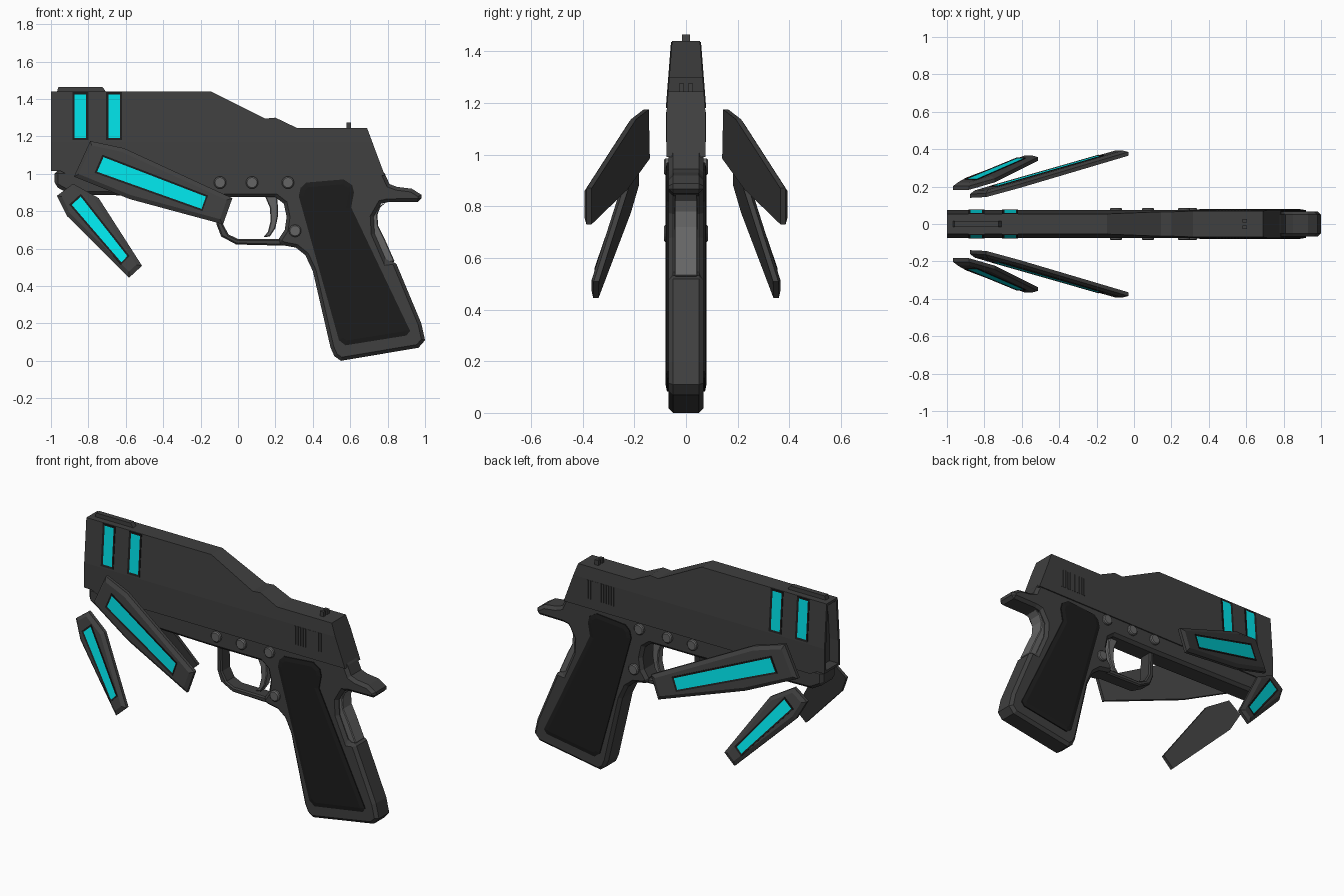
import bpy, bmesh, math

if "Cube" in bpy.data.objects:
    bpy.data.objects.remove(bpy.data.objects["Cube"])


def material(name, rgb):
    m = bpy.data.materials.new(name)
    m.diffuse_color = (*rgb, 1)
    m.use_nodes = True
    m.node_tree.nodes["Principled BSDF"].inputs["Base Color"].default_value = m.diffuse_color
    return m


BODY = material("dark_grey", (0.05, 0.05, 0.05))
BLACK = material("black", (0.012, 0.012, 0.012))
LIGHT = material("mid_grey", (0.13, 0.13, 0.13))
CYAN = material("cyan", (0.0, 0.75, 0.8))


def finish(bm, name, mats, mirror=False):
    bmesh.ops.recalc_face_normals(bm, faces=bm.faces[:])
    me = bpy.data.meshes.new(name)
    bm.to_mesh(me)
    bm.free()
    ob = bpy.data.objects.new(name, me)
    bpy.context.collection.objects.link(ob)
    for m in mats:
        me.materials.append(m)
    if mirror:
        mod = ob.modifiers.new("mirror", 'MIRROR')
        mod.use_axis = (False, True, False)
        mod.use_mirror_merge = False
    return ob


def prism(pts, y0, y1):
    """Side profile (x, z) filled between two y functions; returns mesh and outer face."""
    bm = bmesh.new()
    a = [bm.verts.new((x, y0(x, z), z)) for x, z in pts]
    b = [bm.verts.new((x, y1(x, z), z)) for x, z in pts]
    bm.faces.new(a)
    outer = bm.faces.new(b)
    n = len(pts)
    for i in range(n):
        j = (i + 1) % n
        bm.faces.new((a[i], a[j], b[j], b[i]))
    bmesh.ops.recalc_face_normals(bm, faces=bm.faces[:])
    return bm, outer


def plate(name, pts, hw, mat, bevel=0.0):
    bm, _ = prism(pts, lambda x, z: -hw, lambda x, z: hw)
    ob = finish(bm, name, [mat])
    if bevel:
        mod = ob.modifiers.new("bevel", 'BEVEL')
        mod.width = bevel
        mod.segments = 1
        mod.limit_method = 'ANGLE'
        mod.angle_limit = math.radians(60)
    return ob


def side_slab(name, pts, y, thick, inset, depth, mats):
    """Mirrored side piece on the plane y(x, z); outer face inset, in the last material."""
    bm, outer = prism(pts, y, lambda x, z: y(x, z) + thick)
    bmesh.ops.inset_region(bm, faces=[outer], thickness=inset, depth=depth,
                           use_even_offset=True)
    outer.material_index = len(mats) - 1
    return finish(bm, name, mats, mirror=True)


# slide: upper half tapers inward, muzzle is hollowed
TAPER_Z = 1.17


def slide_y(z):
    return 0.075 - max(0, z - TAPER_Z) * 0.078


bm, _ = prism([(-1, 1.015), (-1, 1.44), (-0.145, 1.44), (0.145, 1.295), (0.2, 1.3),
               (0.315, 1.245), (0.69, 1.245), (0.785, 0.99), (-0.9, 0.99), (-0.95, 1.015)],
              lambda x, z: -0.075, lambda x, z: 0.075)
bmesh.ops.bisect_plane(bm, geom=bm.verts[:] + bm.edges[:] + bm.faces[:],
                       plane_co=(0, 0, TAPER_Z), plane_no=(0, 0, 1))
for v in bm.verts:
    v.co.y = math.copysign(slide_y(v.co.z), v.co.y)
muzzle = [f for f in bm.faces if f.calc_center_median().x < -0.999]
bmesh.ops.inset_region(bm, faces=muzzle, thickness=0.015, use_even_offset=True)
ext = bmesh.ops.extrude_face_region(bm, geom=muzzle)
for v in ext["geom"]:
    if isinstance(v, bmesh.types.BMVert):
        v.co.x += 0.06
bmesh.ops.delete(bm, geom=[f for f in muzzle if f.is_valid], context='FACES')
finish(bm, "slide", [BODY])

# frame with grip and rear tang
plate("frame", [(-0.98, 1.02), (-0.98, 0.935), (-0.9, 0.89), (-0.12, 0.875), (0.2, 0.875),
                (0.245, 0.84), (0.26, 0.77), (0.25, 0.7), (0.21, 0.64), (0.24, 0.618),
                (0.31, 0.605), (0.36, 0.565), (0.4, 0.48), (0.495, 0.07), (0.515, 0.025),
                (0.55, 0.0), (0.965, 0.07), (1.0, 0.11), (0.98, 0.2), (0.84, 0.535),
                (0.795, 0.53), (0.73, 0.68), (0.725, 0.77), (0.765, 0.84), (0.8, 0.848),
                (0.98, 0.85), (0.98, 0.888), (0.93, 0.92), (0.85, 0.93), (0.81, 0.945),
                (0.785, 1.0), (0.77, 1.02)], 0.068, BODY, 0.018)

# backstrap, trigger guard and trigger
plate("backstrap", [(0.79, 0.846), (0.76, 0.82), (0.745, 0.78), (0.75, 0.72), (0.785, 0.65),
                    (0.838, 0.53), (0.78, 0.52), (0.7, 0.68), (0.7, 0.8)], 0.045, LIGHT, 0.008)
plate("trigger_guard", [(-0.115, 0.9), (-0.115, 0.73), (-0.09, 0.665), (-0.01, 0.622),
                        (0.27, 0.615), (0.26, 0.65), (0.0, 0.652), (-0.05, 0.675),
                        (-0.08, 0.73), (-0.085, 0.9)], 0.045, BODY, 0.008)
plate("trigger", [(0.14, 0.89), (0.17, 0.82), (0.175, 0.75), (0.16, 0.69), (0.135, 0.66),
                  (0.17, 0.665), (0.2, 0.71), (0.215, 0.78), (0.21, 0.89)], 0.025, LIGHT, 0.005)

# grip panels
side_slab("grip_panels", [(0.325, 0.88), (0.335, 0.925), (0.365, 0.953), (0.565, 0.97),
                          (0.61, 0.94), (0.62, 0.9), (0.605, 0.82), (0.92, 0.16),
                          (0.9, 0.135), (0.575, 0.083), (0.54, 0.11)],
          lambda x, z: 0.06, 0.014, 0.025, 0.005, [BLACK])

# sights
plate("front_sight", [(-0.97, 1.43), (-0.96, 1.465), (-0.725, 1.465), (-0.7, 1.43)], 0.016, BODY)
side_slab("rear_sight", [(0.58, 1.23), (0.58, 1.275), (0.605, 1.275), (0.605, 1.23)],
          lambda x, z: 0.008, 0.02, 0.003, 0.0, [BODY])

# slide grip ribs
rib = side_slab("slide_ribs", [(0.44, 1.05), (0.44, 1.165), (0.448, 1.165), (0.448, 1.05)],
                lambda x, z: 0.07, 0.008, 0.001, 0.0, [BODY])
arr = rib.modifiers.new("array", 'ARRAY')
arr.count = 11
arr.use_relative_offset = False
arr.use_constant_offset = True
arr.constant_offset_displace = (0.0175, 0, 0)

# pins through the frame
for i, (px, pz) in enumerate([(-0.096, 0.953), (0.075, 0.953), (0.267, 0.953), (0.305, 0.695)]):
    circle = [(px + 0.033 * math.cos(t * math.pi / 8), pz + 0.033 * math.sin(t * math.pi / 8))
              for t in range(16)]
    side_slab(f"pin_{i + 1}", circle, lambda x, z: 0.05, 0.03, 0.006, 0.006, [LIGHT])

# glowing slide windows
for i, x0 in enumerate((-0.885, -0.705)):
    side_slab(f"slide_window_{i + 1}",
              [(x0, 1.18), (x0, 1.437), (x0 + 0.085, 1.437), (x0 + 0.085, 1.18)],
              lambda x, z: slide_y(z) - 0.005, 0.009, 0.012, -0.003, [BLACK, CYAN])


# side fins: flared hexagons with a glowing strip
def fin(name, outline, strip, start, direction, y_start):
    def y(x, z):
        s = (x - start[0]) * direction[0] + (z - start[1]) * direction[1]
        return y_start + 0.27 * s
    side_slab(name, outline, y, 0.02, 0.022, 0.014, [BODY])
    side_slab(name + "_light", strip, lambda x, z: y(x, z) + 0.03, 0.009, 0.01, -0.003,
              [BLACK, CYAN])


fin("large_fin", [(-0.79, 1.175), (-0.61, 1.137), (-0.03, 0.87), (-0.08, 0.73),
                  (-0.58, 0.865), (-0.877, 0.985)],
    [(-0.725, 1.102), (-0.16, 0.884), (-0.19, 0.8), (-0.767, 1.005)],
    (-0.877, 0.985), (0.937, -0.35), 0.14)
fin("small_fin", [(-0.968, 0.882), (-0.882, 0.947), (-0.745, 0.87), (-0.513, 0.508),
                  (-0.583, 0.444), (-0.915, 0.775)],
    [(-0.903, 0.835), (-0.84, 0.893), (-0.579, 0.56), (-0.625, 0.513)],
    (-0.968, 0.882), (0.63, -0.775), 0.182)
